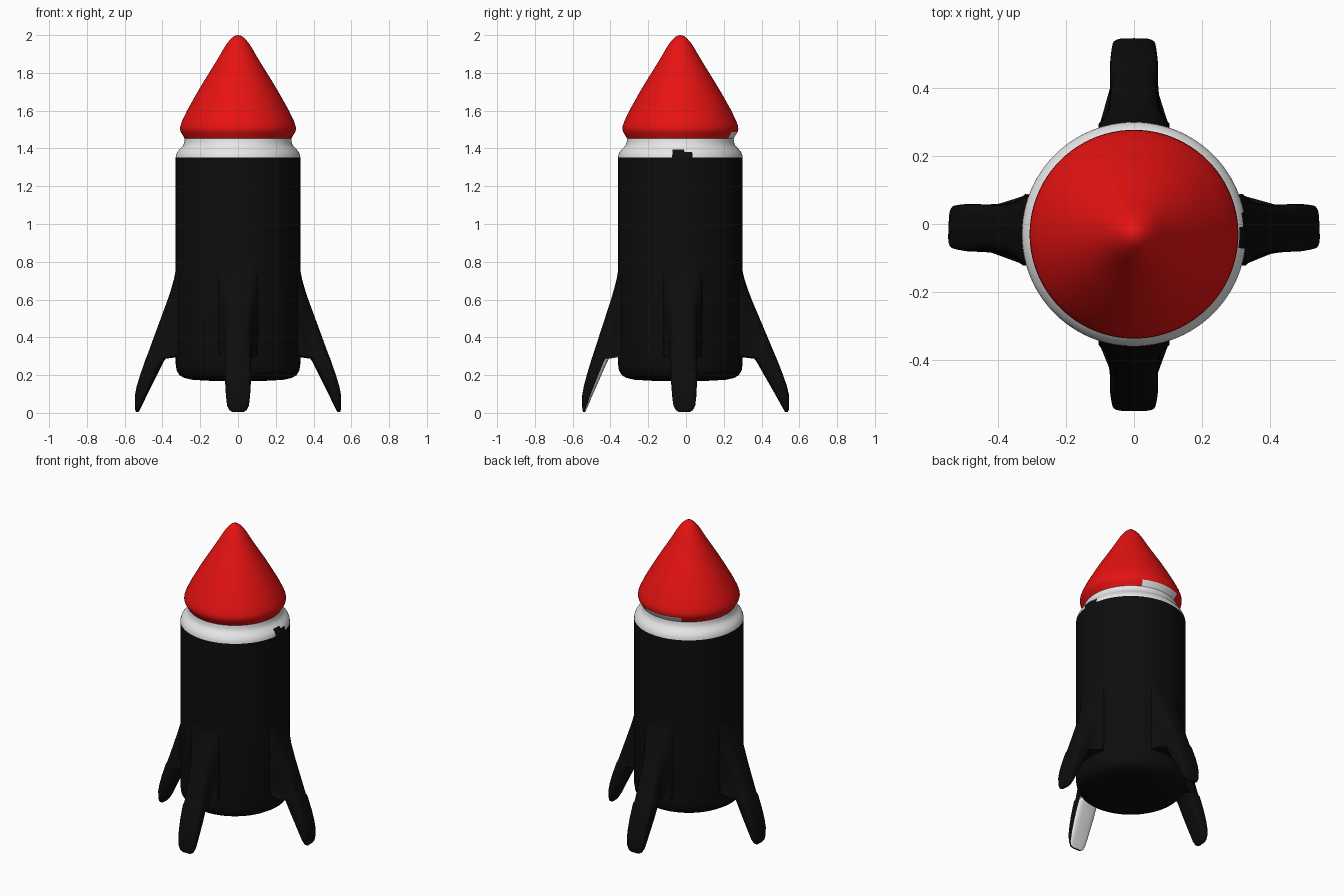
import bpy, bmesh, math
from mathutils import Vector

if "Cube" in bpy.data.objects:
    bpy.data.objects.remove(bpy.data.objects["Cube"])

CY = -0.03          # hull axis sits slightly to the front
SEG = 96


def mat(name, rgb):
    m = bpy.data.materials.new(name)
    m.diffuse_color = (*rgb, 1)
    m.use_nodes = True
    m.node_tree.nodes["Principled BSDF"].inputs["Base Color"].default_value = m.diffuse_color
    return m


BLACK = mat("black", (0.004, 0.004, 0.004))
WHITE = mat("white", (0.8, 0.8, 0.8))
RED = mat("red", (0.8, 0.006, 0.006))


def finish(name, bm, mats, rule=None, angle=40):
    bmesh.ops.recalc_face_normals(bm, faces=bm.faces[:])
    bm.normal_update()
    if rule:
        for f in bm.faces:
            f.material_index = rule(f.calc_center_median(), f.normal)
    me = bpy.data.meshes.new(name)
    bm.to_mesh(me)
    bm.free()
    for m in mats:
        me.materials.append(m)
    ob = bpy.data.objects.new(name, me)
    bpy.context.collection.objects.link(ob)
    bpy.ops.object.select_all(action='DESELECT')
    ob.select_set(True)
    bpy.context.view_layer.objects.active = ob
    bpy.ops.object.shade_smooth_by_angle(angle=math.radians(angle))
    return ob


def loft(bm, rings):
    for a, b in zip(rings, rings[1:]):
        n = len(a)
        for i in range(n):
            bm.faces.new((a[i], a[(i + 1) % n], b[(i + 1) % n], b[i]))


def revolve(name, profile, mats, rule=None, cap_bottom=False, cap_top=False):
    bm = bmesh.new()
    rings = []
    for r, z in profile:
        rings.append([bm.verts.new((r * math.cos(2 * math.pi * i / SEG),
                                    CY + r * math.sin(2 * math.pi * i / SEG), z))
                      for i in range(SEG)])
    loft(bm, rings)
    if cap_bottom:
        bm.faces.new(rings[0])
    if cap_top:
        bm.faces.new(rings[-1])
    return finish(name, bm, mats, rule)


def azimuth(c):
    return math.degrees(math.atan2(c.y - CY, c.x))


# hull: plain cylinder with a rounded bottom edge
revolve("hull", [(0.15, 0.17), (0.24, 0.175), (0.285, 0.185), (0.31, 0.2),
                 (0.325, 0.225), (0.33, 0.26), (0.33, 0.75), (0.33, 1.352)],
        [BLACK], cap_bottom=True)

# collar: white neck with a small black notch on the right side
revolve("collar", [(0.33, 1.352), (0.328, 1.365), (0.322, 1.38), (0.31, 1.395),
                   (0.297, 1.408), (0.288, 1.42), (0.284, 1.435), (0.282, 1.452)],
        [WHITE, BLACK],
        lambda c, n: int(-9 < azimuth(c) < (12 if c.z < 1.375 else 4) and c.z < 1.4))

# nose cone: red, with a pale patch under its rim at the back
revolve("nose_cone", [(0.282, 1.452), (0.292, 1.47), (0.303, 1.487), (0.307, 1.503),
                      (0.305, 1.52), (0.296, 1.545), (0.27, 1.6), (0.214, 1.7),
                      (0.184, 1.75), (0.153, 1.8), (0.122, 1.85), (0.092, 1.9),
                      (0.075, 1.93), (0.055, 1.96), (0.038, 1.98), (0.02, 1.995), (0.004, 2.0)],
        [RED, WHITE],
        lambda c, n: int(62 < azimuth(c) < 116 and c.z < 1.495), cap_top=True)

# fins: stations of height, inner radius, outer radius, half width
STATIONS = [(0.005, 0.527, 0.54, 0.03), (0.015, 0.522, 0.544, 0.046),
            (0.04, 0.509, 0.546, 0.058), (0.09, 0.485, 0.546, 0.064),
            (0.14, 0.46, 0.536, 0.067), (0.2, 0.43, 0.518, 0.07),
            (0.27, 0.395, 0.494, 0.07), (0.287, 0.384, 0.488, 0.07),
            (0.302, 0.27, 0.482, 0.07), (0.4, 0.26, 0.446, 0.07),
            (0.5, 0.25, 0.409, 0.07), (0.6, 0.24, 0.372, 0.07),
            (0.66, 0.23, 0.352, 0.07), (0.71, 0.22, 0.338, 0.07),
            (0.77, 0.21, 0.326, 0.07)]


def fin(name, angle, stretch, pale=False):
    out = Vector((math.cos(angle), math.sin(angle), 0))
    side = Vector((-out.y, out.x, 0))
    us = [0.5 - 0.5 * math.cos(math.pi * k / 20) for k in range(21)]
    bm = bmesh.new()
    rings = []
    for z, lo, hi, hw in STATIONS:
        def half(u):
            r = lo + (hi - lo) * u
            w = hw * max(0.0, 1 - abs(2 * u - 1) ** 4) ** 0.25
            if z > 0.295 and 0 < u < 1:      # flared root where it meets the hull
                w += 0.035 * math.exp(-max(0, r - 0.325) / 0.022) * (w / hw)
            return 0.33 + (r - 0.33) * stretch, w
        pts = [(half(u), 1) for u in us] + [(half(u), -1) for u in us[-2:0:-1]]
        rings.append([bm.verts.new(out * r + side * (w * s) + Vector((0, CY, z)))
                      for (r, w), s in pts])
    loft(bm, rings)
    bm.faces.new(rings[0])
    bm.faces.new(rings[-1])
    rule = (lambda c, n: int(n.dot(out) < -0.4 and c.z < 0.3 or
                             (n.z < -0.7 and 0.27 < c.z < 0.3))) if pale else None
    finish(name, bm, [BLACK, WHITE], rule, 50)


fin("right_fin", 0.04, 1.0)
fin("left_fin", math.pi - 0.04, 1.0)
fin("front_fin", -math.pi / 2, 0.88, pale=True)
fin("back_fin", math.pi / 2, 1.14)
